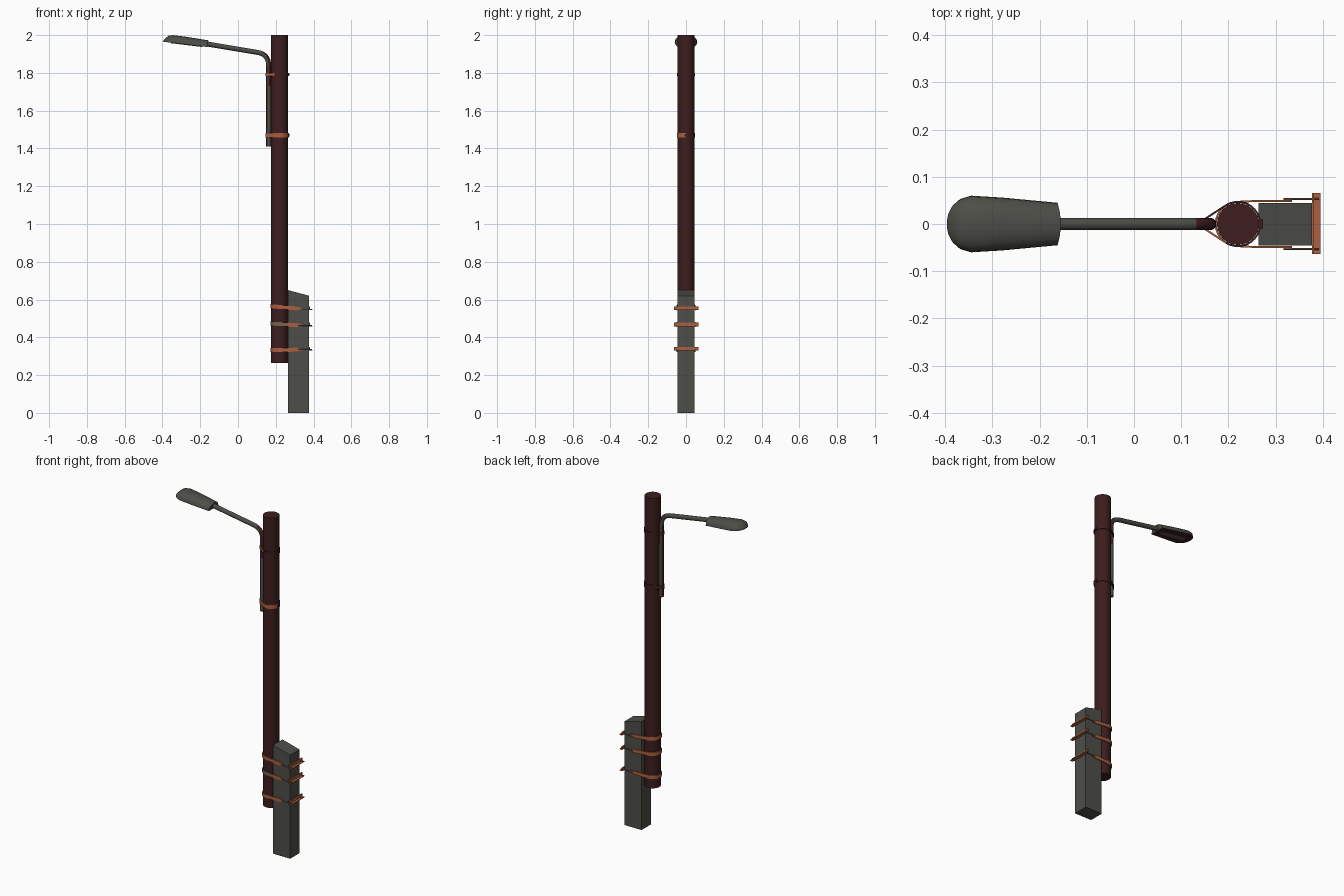
import bpy, bmesh, math
from mathutils import Vector

cube = bpy.data.objects.get("Cube")
if cube:
    bpy.data.objects.remove(cube)


def material(name, rgb):
    m = bpy.data.materials.new(name)
    m.use_nodes = True
    m.diffuse_color = (*rgb, 1)
    m.node_tree.nodes["Principled BSDF"].inputs["Base Color"].default_value = (*rgb, 1)
    return m


GREY = material("weathered grey", (0.075, 0.076, 0.065))
BROWN = material("dark brown", (0.047, 0.0125, 0.0135))
RUST = material("orange rust", (0.41, 0.115, 0.048))
OLIVE = material("dull olive", (0.19, 0.125, 0.075))

POLE_X, POLE_R = 0.220, 0.0445
PIPE_X, PIPE_R = 0.162, 0.013


def finish(name, bm, mats, rule=None, smooth=True):
    """Turn a bmesh into an object, choosing each face's material by a rule."""
    bmesh.ops.recalc_face_normals(bm, faces=bm.faces)
    bm.normal_update()
    if rule:
        for f in bm.faces:
            f.material_index = rule(f.calc_center_median(), f.normal)
    me = bpy.data.meshes.new(name)
    bm.to_mesh(me)
    bm.free()
    for m in mats:
        me.materials.append(m)
    ob = bpy.data.objects.new(name, me)
    bpy.context.collection.objects.link(ob)
    if smooth:
        bpy.ops.object.select_all(action="DESELECT")
        ob.select_set(True)
        bpy.context.view_layer.objects.active = ob
        bpy.ops.object.shade_smooth_by_angle(angle=math.radians(35))
    return ob


def loft(rings, closed=False):
    """Skin rings of equal length; cap the ends unless the loop is closed."""
    bm = bmesh.new()
    rows = [[bm.verts.new(p) for p in ring] for ring in rings]
    n = len(rows[0])
    pairs = list(zip(rows, rows[1:])) + ([(rows[-1], rows[0])] if closed else [])
    for a, b in pairs:
        for i in range(n):
            j = (i + 1) % n
            bm.faces.new((a[i], a[j], b[j], b[i]))
    if not closed:
        bm.faces.new(rows[0])
        bm.faces.new(rows[-1])
    return bm


def tube(path, radius, sides=12):
    """Round tube along a path that stays in a plane of constant y."""
    rings = []
    for i, p in enumerate(path):
        t = (path[min(i + 1, len(path) - 1)] - path[max(i - 1, 0)]).normalized()
        y = Vector((0, 1, 0))
        side = t.cross(y)
        rings.append([p + radius * (math.cos(a) * side + math.sin(a) * y)
                      for a in (math.tau * k / sides for k in range(sides))])
    return loft(rings)


def box(name, lo, hi, mat):
    bm = bmesh.new()
    bmesh.ops.create_cube(bm, size=1)
    for v in bm.verts:
        v.co = [h if c > 0 else l for c, l, h in zip(v.co, lo, hi)]
    return finish(name, bm, [mat], smooth=False)


def arc(cx, r, start, end, n):
    """Points (position, outward direction) on a circle about (cx, 0)."""
    out = []
    for k in range(n + 1):
        a = math.radians(start + (end - start) * k / n)
        d = Vector((math.cos(a), math.sin(a), 0))
        out.append((Vector((cx, 0, 0)) + r * d, d))
    return out


def ribbon(path, z, height, slope=0, closed=False, thick=0.004):
    """Flat band following a plan path."""
    rings = []
    for p, d in path:
        mid = Vector((p.x, p.y, z + slope * (p.x - POLE_X)))
        h = height / 2 * (0.5 if p.x > 0.33 else 1)
        up = Vector((0, 0, h))
        rings.append([mid - up, mid + d * thick - up, mid + d * thick + up, mid + up])
    return loft(rings, closed)


# Main pole
finish("pole", tube([Vector((POLE_X, 0, 0.265)), Vector((POLE_X, 0, 2.0))], POLE_R, 24), [BROWN])

# Ground post with a sloping top
post = box("ground_post", (0.264, -0.045, 0), (0.377, 0.044, 0.65), GREY)
for v in post.data.vertices:
    if v.co.z > 0.1 and v.co.x > 0.3:
        v.co.z = 0.62

# Straps tying the pole to the post, each with rods and an angle plate
for tag, z, slope, end_z, front in (("upper", 0.561, -0.09, 0.549, RUST),
                                    ("middle", 0.470, -0.06, 0.463, OLIVE),
                                    ("lower", 0.333, 0.02, 0.335, RUST)):
    out = Vector((0, 1, 0))
    path = [(Vector((x, 0.047, 0)), out) for x in (0.335, 0.31, 0.264)]
    path += arc(POLE_X, POLE_R + 0.0005, 90, 270, 14)
    path += [(Vector((x, -0.047, 0)), -out) for x in (0.264, 0.31, 0.335)]
    finish(tag + "_strap", ribbon(path, z, 0.021, slope), [RUST, front],
           lambda c, n: int(c.x < 0.262 and c.y < 0))
    for side, y in (("left", 0.0525), ("right", -0.0525)):
        rod = [Vector((0.317, y, end_z)), Vector((0.392, y, end_z))]
        finish(f"{tag}_{side}_rod", tube(rod, 0.0022, 8), [OLIVE])
    box(tag + "_plate_face", (0.377, -0.064, end_z - 0.005), (0.381, 0.066, end_z + 0.015), RUST)
    box(tag + "_plate_ledge", (0.377, -0.064, end_z - 0.005), (0.395, 0.066, end_z - 0.002), RUST)

# Lamp arm: upright with a stained outer side, bend and sloping reach
a, b, c = Vector((PIPE_X, 0, 1.84)), Vector((PIPE_X, 0, 1.9)), Vector((0.1, 0, 1.909))
bend = [a * (1 - t) ** 2 + b * 2 * t * (1 - t) + c * t * t for t in (k / 8 for k in range(9))]
arm = [Vector((PIPE_X, 0, z)) for z in (1.41, 1.73)] + bend + [Vector((-0.17, 0, 1.954))]
finish("lamp_arm", tube(arm, PIPE_R), [GREY, BROWN],
       lambda c, n: int((c.z > 1.73 and c.x > 0.13 and n.x > 0.2)
                        or (c.z < 1.84 and n.x < -0.4)))

# Clamps holding the arm against the pole
R, r = POLE_R + 0.0005, PIPE_R + 0.0005
tangent = 180 - math.degrees(math.acos((R - r) / (POLE_X - PIPE_X)))
loop = arc(POLE_X, R, -tangent, tangent, 18) + arc(PIPE_X, r, tangent, 360 - tangent, 8)
for tag, z, h, reach in (("upper", 1.791, 0.015, 0.195), ("lower", 1.470, 0.023, 0.27)):
    finish(tag + "_clamp", ribbon(loop, z, h, closed=True), [BROWN, RUST],
           lambda c, n: int(c.y < 0 and c.x < reach))
    box(tag + "_clamp_bolt", (0.263, -0.009, z - 0.006), (0.273, 0.009, z + 0.006), BROWN)


# Lamp head: domed shell with a flat sloping underside
def underside(x):
    return 1.936 + (-0.155 - x) * 0.12


stations = ((-0.155, 0.045, 0.036), (-0.28, 0.056, 0.041), (-0.345, 0.06, 0.041),
            (-0.368, 0.053, 0.035), (-0.384, 0.039, 0.020), (-0.393, 0.022, 0.009),
            (-0.396, 0.008, 0.003))
rings = []
for i, (x0, w, h) in enumerate(stations):
    ring = []
    for k in range(13):
        angle = math.pi * k / 12
        x = x0 - (0.007 * math.cos(angle) ** 2 if i == 0 else 0)
        ring.append(Vector((x, w * math.cos(angle), underside(x) + h * math.sin(angle) ** 0.8)))
    rings.append(ring)
finish("lamp_head", loft(rings), [GREY, BROWN], lambda c, n: int(n.z < -0.5))

# Narrow lens plate under the lamp head
lens = box("lamp_lens", (-0.355, -0.016, -0.003), (-0.19, 0.016, 0.002), GREY)
for v in lens.data.vertices:
    v.co.z += underside(v.co.x)
